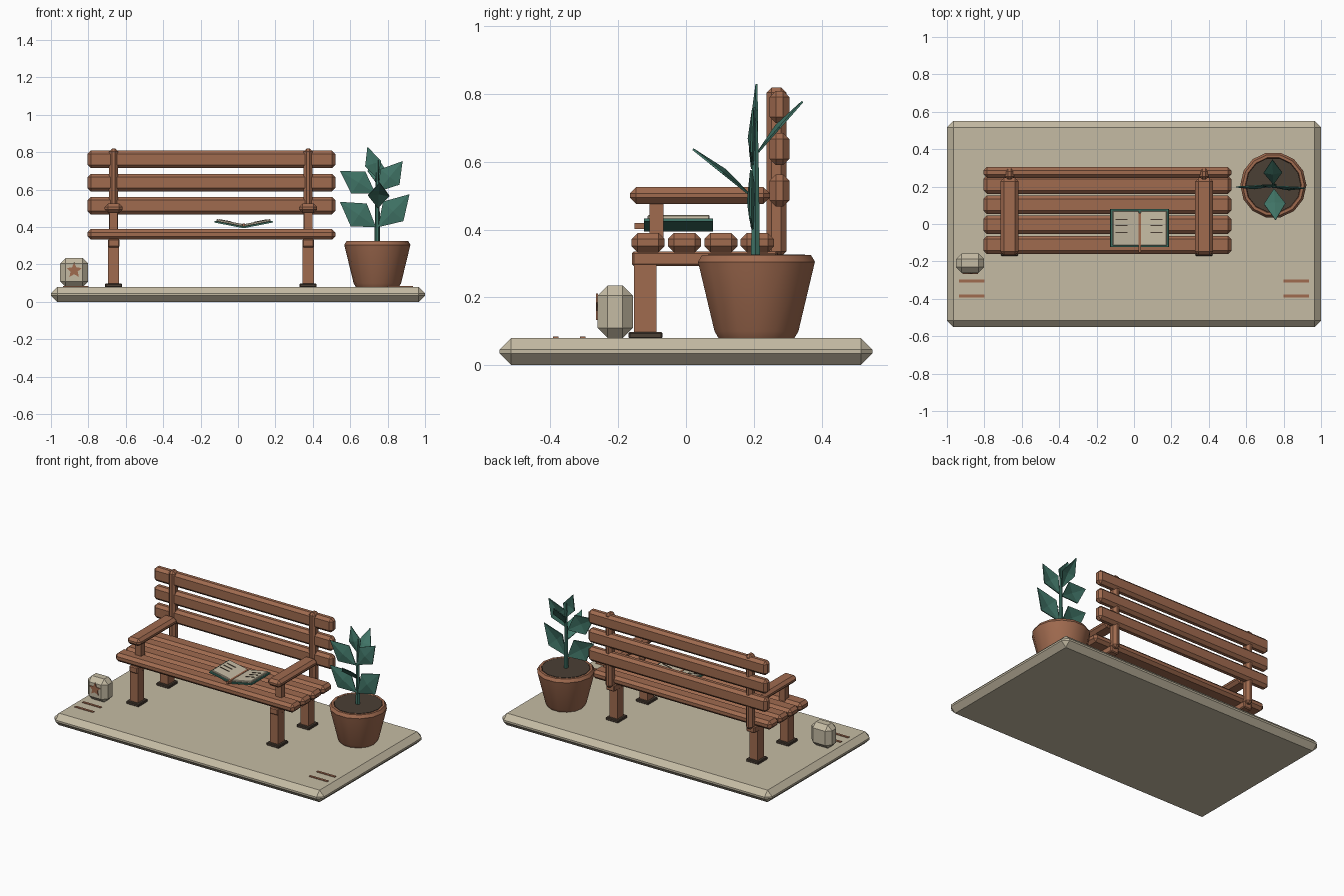
import bpy, bmesh, math
from mathutils import Vector, Matrix

cube = bpy.data.objects.get("Cube")
if cube:
    bpy.data.objects.remove(cube, do_unlink=True)


def material(name, rgb):
    m = bpy.data.materials.new(name)
    m.use_nodes = True
    m.diffuse_color = (*rgb, 1)
    m.node_tree.nodes["Principled BSDF"].inputs["Base Color"].default_value = (*rgb, 1)
    return m


STONE = material("warm stone", (0.56, 0.50, 0.37))
WOOD = material("terracotta wood", (0.35, 0.145, 0.078))
DARK = material("dark earth", (0.07, 0.05, 0.035))
GREEN = material("leaf green", (0.05, 0.17, 0.13))


def make(name, bm, mat):
    bmesh.ops.recalc_face_normals(bm, faces=bm.faces[:])
    mesh = bpy.data.meshes.new(name)
    bm.to_mesh(mesh)
    bm.free()
    mesh.materials.append(mat)
    obj = bpy.data.objects.new(name, mesh)
    bpy.context.collection.objects.link(obj)
    return obj


def box(name, mat, x, y, z, bevel=0.0):
    """Box from (min, max) ranges, with chamfered edges."""
    bm = bmesh.new()
    bmesh.ops.create_cube(bm, size=1)
    for v in bm.verts:
        v.co = [(r[0] + r[1]) / 2 + c * (r[1] - r[0]) for r, c in zip((x, y, z), v.co)]
    if bevel:
        bmesh.ops.bevel(bm, geom=bm.edges[:], offset=bevel, segments=1, affect='EDGES')
    return make(name, bm, mat)


def around(c, half):
    return (c - half, c + half)


def lathe(name, mat, profile, centre, sides):
    """Closed solid turned around a vertical axis."""
    bm = bmesh.new()
    rings = []
    for r, z in profile:
        rings.append([bm.verts.new((centre[0] + r * math.cos(a), centre[1] + r * math.sin(a), z))
                      for a in (math.tau * i / sides for i in range(sides))])
    for lo, hi in zip(rings, rings[1:]):
        for i in range(sides):
            j = (i + 1) % sides
            bm.faces.new((lo[i], lo[j], hi[j], hi[i]))
    bm.faces.new(rings[0])
    bm.faces.new(rings[-1])
    return make(name, bm, mat)


# Paved base with painted strips
box("base_slab", STONE, (-1, 1), (-0.55, 0.55), (0, 0.08), 0.034)
for side in (-1, 1):
    for y in (-0.305, -0.385):
        box("ground_strip", WOOD, around(side * 0.868, 0.068), around(y, 0.008), (0.079, 0.084))

# Bench slats
BENCH_X = (-0.805, 0.52)
for i in range(4):
    box("seat_slat", WOOD, BENCH_X, around(-0.112 + i * 0.1075, 0.049), (0.333, 0.39), 0.018)
for z in (0.515, 0.638, 0.762):
    box("back_slat", WOOD, BENCH_X, (0.247, 0.305), around(z, 0.047), 0.018)

# Bench end frames
for x in (-0.665, 0.375):
    box("seat_rail", WOOD, around(x, 0.031), (-0.16, 0.27), (0.292, 0.336), 0.006)
    for y in (-0.12, 0.2):
        box("leg", WOOD, around(x, 0.03), around(y, 0.033), (0.085, 0.3))
        box("foot_pad", DARK, around(x, 0.046), around(y, 0.05), (0.078, 0.098), 0.004)
    box("back_post", WOOD, around(x, 0.024), (0.237, 0.297), (0.32, 0.82), 0.016)
    box("arm_support", WOOD, around(x, 0.022), around(-0.087, 0.02), (0.37, 0.485))
    box("armrest", WOOD, around(x, 0.048), (-0.166, 0.246), (0.476, 0.525), 0.018)

# Open book: two tilted halves around the spine
SPINE = Vector((0.03, -0.022, 0.394))
for side in (-1, 1):
    tilt = Matrix.Translation(SPINE) @ Matrix.Rotation(-side * math.radians(11), 4, 'Y')

    def span(a, b):
        return tuple(sorted((side * a, side * b)))

    parts = [box("book_cover", GREEN, span(0, 0.16), around(0, 0.102), (0, 0.009)),
             box("book_pages", STONE, span(0.008, 0.15), around(0, 0.092), (0.008, 0.021), 0.003)]
    text = (0.07, 0.135) if side < 0 else (0.065, 0.13)
    for y in (0.047, 0.013, -0.023):
        parts.append(box("text_line", DARK, span(*text), around(y, 0.003), (0.02, 0.023)))
    for p in parts:
        p.data.transform(tilt)
box("bookmark", WOOD, around(0.03, 0.007), (-0.152, 0.06), (0.402, 0.419))

# Stone block with a star plate
box("stone_block", STONE, around(-0.876, 0.075), around(-0.209, 0.052), (0.08, 0.235), 0.03)
bm = bmesh.new()
outline = []
for i in range(10):
    a, r = math.pi / 2 + math.pi * i / 5, (0.043, 0.02)[i % 2]
    outline.append(bm.verts.new((-0.876 + r * math.cos(a), -0.259, 0.168 + r * math.sin(a))))
star = bm.faces.new(outline)
extruded = bmesh.ops.extrude_face_region(bm, geom=[star])["geom"]
for v in extruded:
    if isinstance(v, bmesh.types.BMVert):
        v.co.y -= 0.007
make("star_plate", bm, WOOD)

# Flower pot and soil
POT = (0.745, 0.208)
pot = lathe("pot", WOOD, [(0.115, 0.08), (0.127, 0.1), (0.172, 0.285), (0.177, 0.305),
                          (0.165, 0.325), (0.15, 0.325), (0.146, 0.31)], POT, 14)
bpy.context.view_layer.objects.active = pot
pot.select_set(True)
bpy.ops.object.shade_smooth_by_angle(angle=math.radians(40))
pot.select_set(False)
lathe("soil", DARK, [(0.147, 0.305), (0.147, 0.326)], POT, 14)

# Plant stem
lathe("stem", GREEN, [(0.015, 0.32), (0.012, 0.55), (0.007, 0.76)], (0.745, 0.205), 6)


def leaf(base, tip, width, facing):
    """Kite-shaped leaf folded along its midrib."""
    base, tip, facing = Vector(base), Vector(tip), Vector(facing)
    along = tip - base
    across = along.cross(facing).normalized() * width / 2
    normal = across.cross(along).normalized()
    middle = base + along * 0.48
    bm = bmesh.new()
    b, t, ridge, l, r = [bm.verts.new(p) for p in (
        base, tip, middle + normal * 0.012, middle - across, middle + across)]
    for f in ((b, r, ridge), (r, t, ridge), (t, l, ridge), (l, b, ridge)):
        bm.faces.new(f)
    obj = make("leaf", bm, GREEN)
    obj.modifiers.new("thickness", 'SOLIDIFY').thickness = 0.006


FRONT = (0, -1, 0.1)
leaf((0.738, 0.2, 0.40), (0.545, 0.195, 0.535), 0.15, FRONT)
leaf((0.75, 0.2, 0.40), (0.917, 0.195, 0.575), 0.15, FRONT)
leaf((0.735, 0.2, 0.58), (0.545, 0.195, 0.70), 0.14, FRONT)
leaf((0.75, 0.2, 0.59), (0.88, 0.2, 0.752), 0.13, FRONT)
leaf((0.75, 0.205, 0.655), (0.692, 0.205, 0.83), 0.09, FRONT)
leaf((0.748, 0.19, 0.505), (0.757, 0.022, 0.64), 0.115, (0, 0.6, 0.8))
leaf((0.745, 0.21, 0.63), (0.74, 0.342, 0.78), 0.1, (0, -0.7, 0.7))
